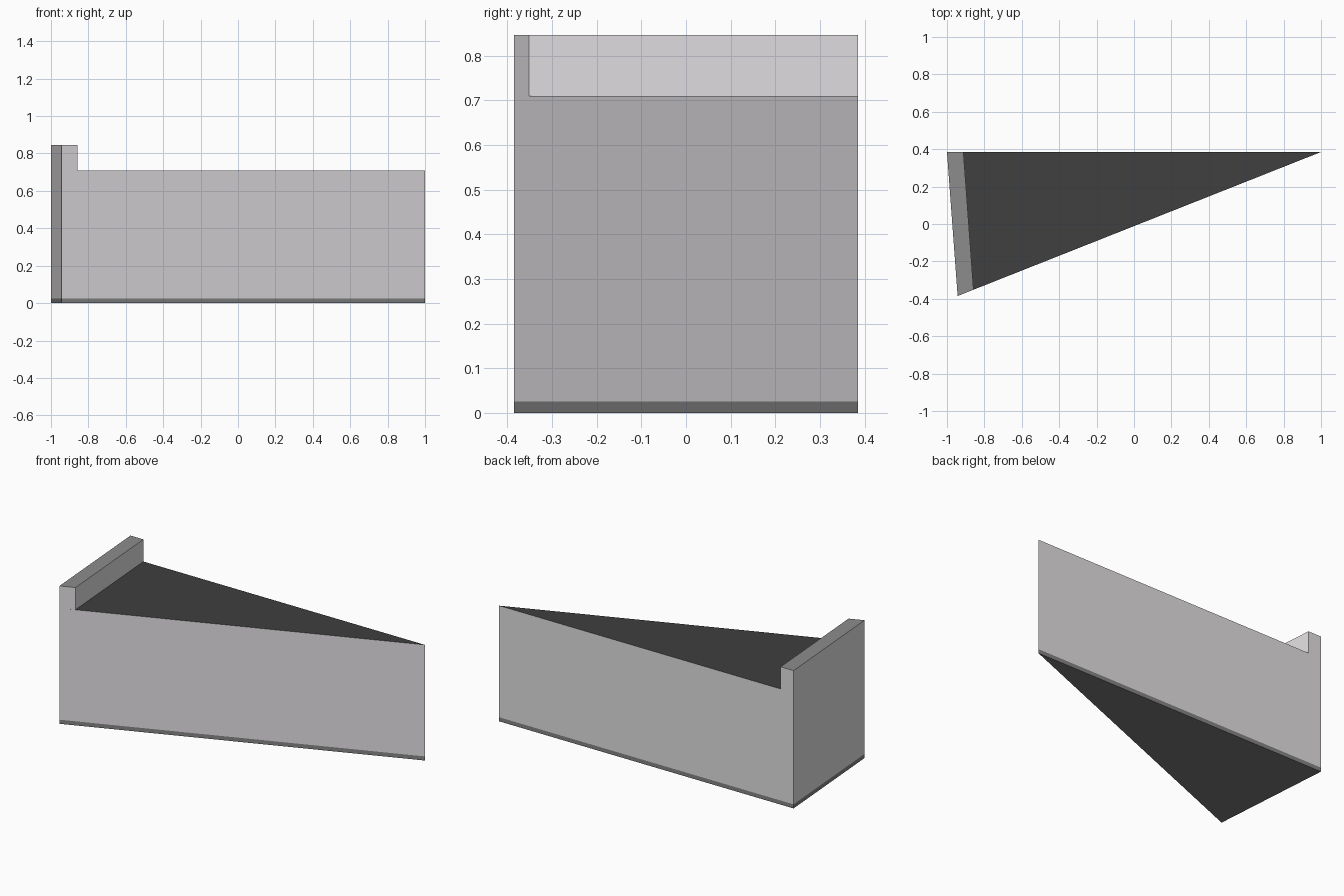
import bpy
import bmesh

if "Cube" in bpy.data.objects:
    bpy.data.objects.remove(bpy.data.objects["Cube"])


def make_material(name, r, g, b):
    mat = bpy.data.materials.new(name)
    mat.diffuse_color = (r, g, b, 1.0)
    mat.use_nodes = True
    mat.node_tree.nodes["Principled BSDF"].inputs["Base Color"].default_value = mat.diffuse_color
    return mat


WALL = make_material("pale grey wall", 0.76, 0.74, 0.755)
COPING = make_material("mid grey coping", 0.265, 0.265, 0.265)
PLINTH = make_material("dim grey plinth", 0.23, 0.23, 0.23)
UNDERSIDE = make_material("underside grey", 0.19, 0.19, 0.19)
ROOF = make_material("dark grey roof", 0.05, 0.05, 0.05)


def prism(name, outline, z0, z1, side, top=None, bottom=None):
    """Extrude a counter-clockwise outline; caps exist only if given a material."""
    bm = bmesh.new()
    low = [bm.verts.new((x, y, z0)) for x, y in outline]
    high = [bm.verts.new((x, y, z1)) for x, y in outline]
    n = len(outline)
    mats = [side]

    def slot(mat):
        if mat not in mats:
            mats.append(mat)
        return mats.index(mat)

    for i in range(n):
        j = (i + 1) % n
        bm.faces.new((low[i], low[j], high[j], high[i]))
    if top:
        bm.faces.new(high).material_index = slot(top)
    if bottom:
        bm.faces.new(low[::-1]).material_index = slot(bottom)
    mesh = bpy.data.meshes.new(name)
    bm.to_mesh(mesh)
    bm.free()
    for mat in mats:
        mesh.materials.append(mat)
    obj = bpy.data.objects.new(name, mesh)
    bpy.context.collection.objects.link(obj)
    return obj


# Wedge-shaped footprint and the strip along its short left side
back_left, front_left, tip = (-1.0, 0.385), (-0.943, -0.385), (1.0, 0.385)
inner_front, inner_back = (-0.858, -0.3513), (-0.912, 0.385)
footprint = [back_left, front_left, tip]
strip = [back_left, front_left, inner_front, inner_back]

# Thin dark plinth around the foot, with the underside
prism("base_strip", footprint, 0.0, 0.025, PLINTH, bottom=UNDERSIDE)
# Main walls and flat roof
prism("building_body", footprint, 0.025, 0.71, WALL, top=ROOF)
# Raised parapet on the left side
prism("parapet", strip, 0.71, 0.846, WALL, top=COPING)
